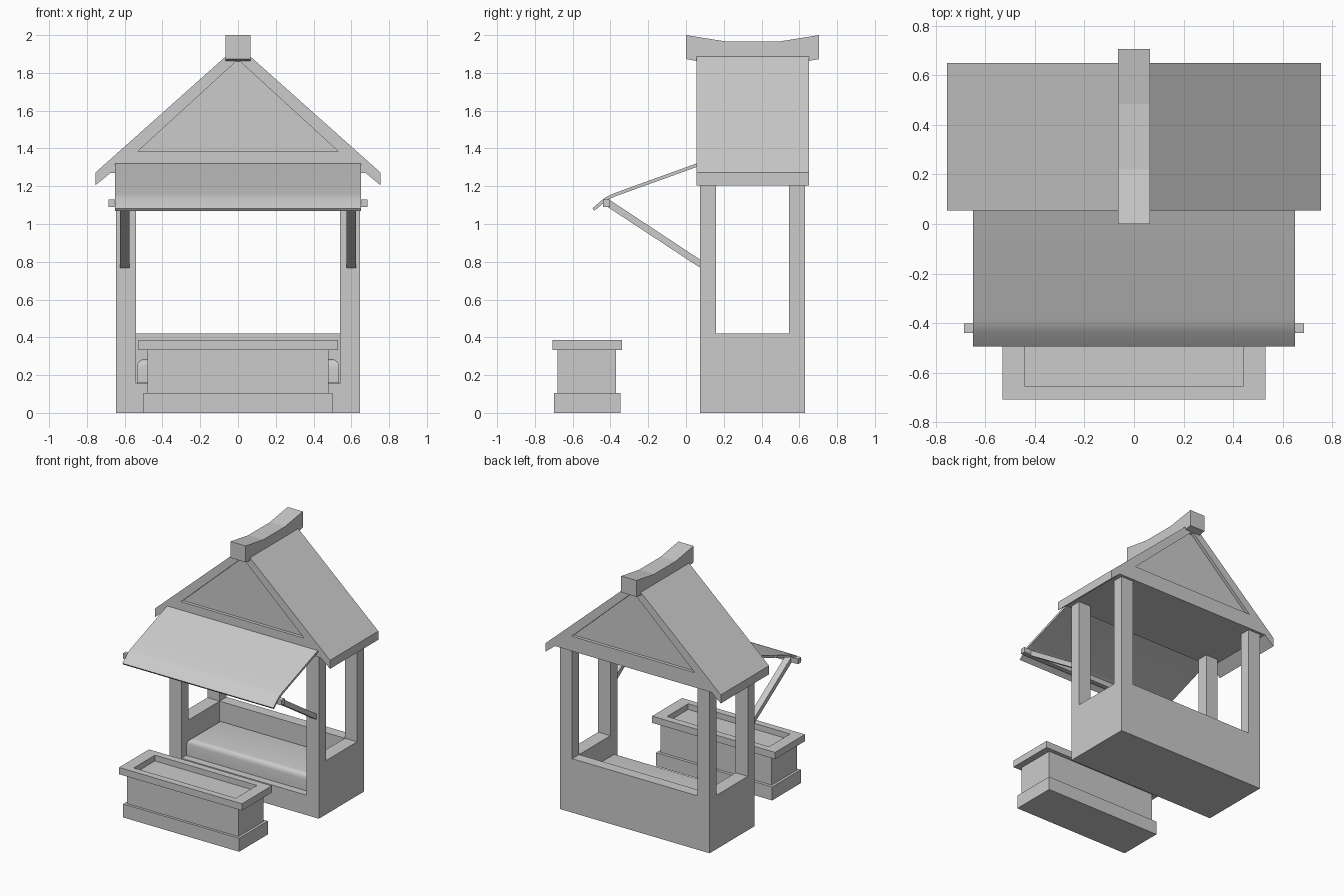
import bpy, bmesh

if "Cube" in bpy.data.objects:
    bpy.data.objects.remove(bpy.data.objects["Cube"])


def mesh_object(name, bm):
    bmesh.ops.recalc_face_normals(bm, faces=bm.faces)
    me = bpy.data.meshes.new(name)
    bm.to_mesh(me)
    bm.free()
    ob = bpy.data.objects.new(name, me)
    bpy.context.collection.objects.link(ob)
    return ob


def prism(name, pts, axis, a, b):
    """Extrude a profile: (x, z) along y, or (y, z) along x."""
    bm = bmesh.new()
    place = (lambda p, t: (p[0], t, p[1])) if axis == 'Y' else (lambda p, t: (t, p[0], p[1]))
    lo = [bm.verts.new(place(p, a)) for p in pts]
    hi = [bm.verts.new(place(p, b)) for p in pts]
    bm.faces.new(lo)
    bm.faces.new(hi[::-1])
    n = len(pts)
    for i in range(n):
        j = (i + 1) % n
        bm.faces.new((lo[i], lo[j], hi[j], hi[i]))
    return mesh_object(name, bm)


def box(name, x, y0, y1, z0, z1):
    """Box spanning -x..x."""
    return prism(name, [(y0, z0), (y1, z0), (y1, z1), (y0, z1)], 'X', -x, x)


def apply_mods(ob):
    bpy.context.view_layer.objects.active = ob
    for m in list(ob.modifiers):
        bpy.ops.object.modifier_apply(modifier=m.name)


def cut(ob, cutter):
    m = ob.modifiers.new("cut", 'BOOLEAN')
    m.operation = 'DIFFERENCE'
    m.solver = 'EXACT'
    m.object = cutter
    apply_mods(ob)
    bpy.data.objects.remove(cutter)


# Stall body: low walls and four posts, cut from one block
body = box("stall_frame", 0.645, 0.075, 0.63, 0, 1.27)
cut(body, box("cutter", 0.54, 0.0, 0.545, 0.155, 1.3))
cut(body, box("cutter", 0.54, 0.4, 0.7, 0.42, 1.3))
cut(body, box("cutter", 0.7, 0.16, 0.545, 0.42, 1.3))

# Seat cushion inside with rounded top edges
seat = box("seat_cushion", 0.535, 0.13, 0.54, 0.157, 0.285)
bm = bmesh.new()
bm.from_mesh(seat.data)
edges = [e for e in bm.edges if all(v.co.z > 0.2 for v in e.verts)]
bmesh.ops.bevel(bm, geom=edges, offset=0.04, segments=4, profile=0.5, affect='EDGES')
bm.to_mesh(seat.data)
bm.free()

# Gable roof with drooping eaves and recessed triangular panels
half = [(0.675, 1.27), (0.755, 1.205), (0.755, 1.272)]
roof = prism("roof", half + [(0, 1.945)] + [(-x, z) for x, z in half[::-1]], 'Y', 0.055, 0.65)
tri = [(-0.53, 1.385), (0.53, 1.385), (0, 1.87)]
cut(roof, prism("cutter", tri, 'Y', 0.0, 0.08))
cut(roof, prism("cutter", tri, 'Y', 0.625, 0.7))

# Ridge beam with upswept ends
prism("ridge_beam", [(0, 2), (0.22, 1.965), (0.485, 1.965), (0.705, 2),
                     (0.705, 1.873), (0.485, 1.835), (0.22, 1.835), (0, 1.873)], 'X', -0.065, 0.065)

# Awning sheet bent down over its rod
top = [(0.06, 1.322), (-0.38, 1.163), (-0.41, 1.15), (-0.435, 1.135), (-0.495, 1.083)]
under = [(-0.485, 1.07), (-0.425, 1.12), (-0.4, 1.135), (-0.37, 1.148), (0.06, 1.303)]
awning = prism("awning", top + under, 'X', -0.65, 0.65)
box("awning_rod", 0.685, -0.44, -0.402, 1.09, 1.13)

# Diagonal struts holding the awning
for s in (-1, 1):
    prism("awning_strut", [(0.08, 0.765), (0.08, 0.808), (-0.405, 1.128), (-0.43, 1.1)],
          'X', s * 0.575, s * 0.625)

# Planter: plinth, trough and open rim
box("planter_plinth", 0.5, -0.7, -0.347, 0, 0.105)
box("planter_trough", 0.48, -0.68, -0.37, 0.1, 0.34)
rim = box("planter_rim", 0.53, -0.708, -0.34, 0.332, 0.385)
cut(rim, box("cutter", 0.44, -0.655, -0.395, 0.3, 0.42))

# Smooth only the curved parts
for ob in (seat, awning):
    bpy.ops.object.select_all(action='DESELECT')
    ob.select_set(True)
    bpy.context.view_layer.objects.active = ob
    bpy.ops.object.shade_smooth_by_angle(angle=0.6)
